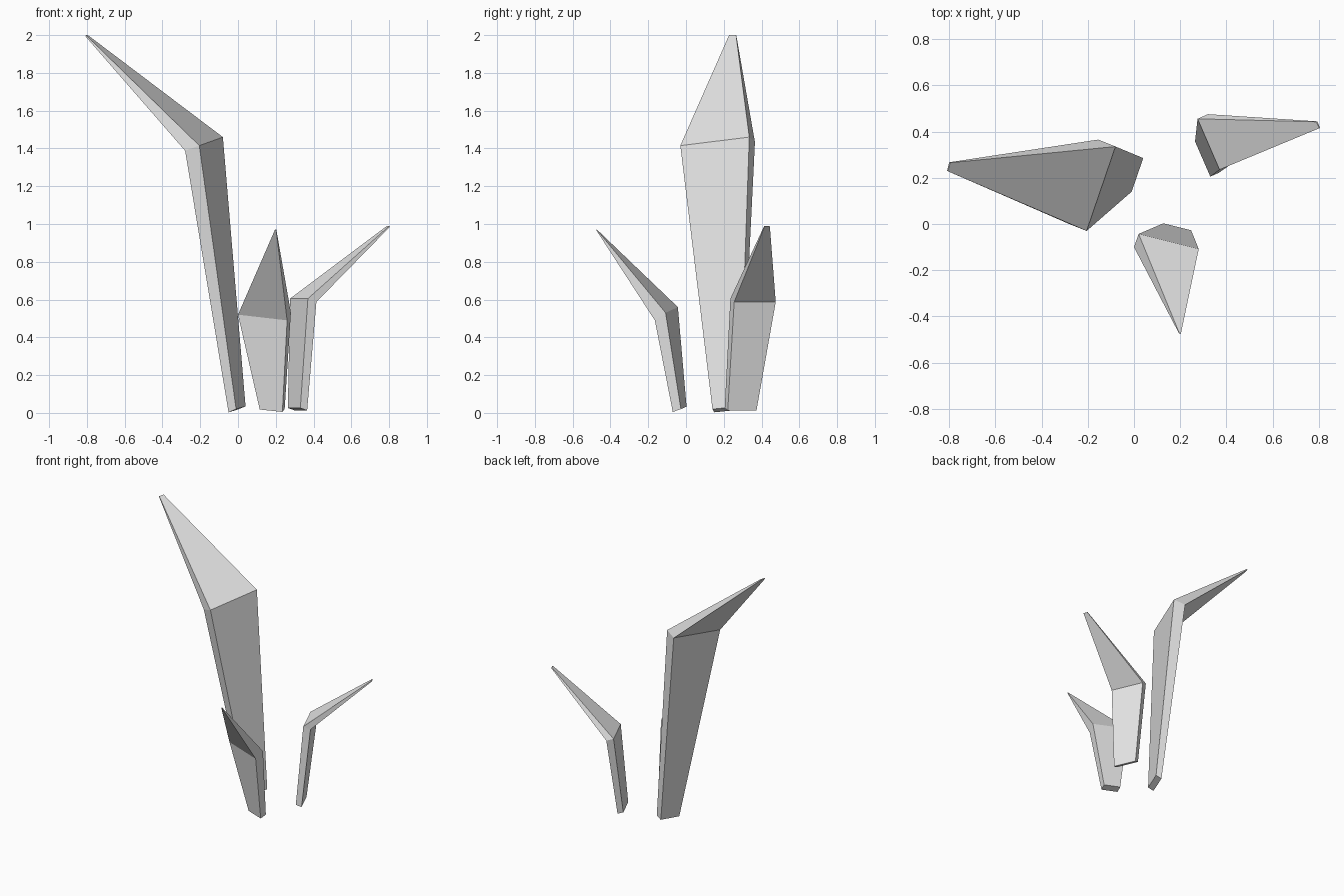
import bpy
import bmesh
from mathutils import Vector

# Remove the default object
default_cube = bpy.data.objects.get("Cube")
if default_cube:
    bpy.data.objects.remove(default_cube, do_unlink=True)


def make_material(name, colour):
    material = bpy.data.materials.new(name)
    material.use_nodes = True
    material.diffuse_color = colour
    material.node_tree.nodes["Principled BSDF"].inputs["Base Color"].default_value = colour
    return material


def section(corner, width, depth):
    """Four-cornered cross-section spanned by a width and a depth vector."""
    corner, width, depth = Vector(corner), Vector(width), Vector(depth)
    return [corner, corner + width, corner + width + depth, corner + depth]


def make_blade(name, sections, material):
    """Skin a bent blade over its base, bend and tip sections."""
    bm = bmesh.new()
    rings = [[bm.verts.new(point) for point in section(*s)] for s in sections]
    for lower, upper in zip(rings, rings[1:]):
        for i in range(len(lower)):
            j = (i + 1) % len(lower)
            bm.faces.new((lower[i], lower[j], upper[j], upper[i]))
    bm.faces.new(list(reversed(rings[0])))
    bm.faces.new(rings[-1])
    bmesh.ops.recalc_face_normals(bm, faces=bm.faces)
    mesh = bpy.data.meshes.new(name)
    bm.to_mesh(mesh)
    bm.free()
    mesh.materials.append(material)
    blade = bpy.data.objects.new(name, mesh)
    bpy.context.collection.objects.link(blade)
    return blade


grey = make_material("light grey", (0.8, 0.8, 0.8, 1.0))

# Tall blade, bending towards the right
make_blade("tall_blade", [
    ((-.01, .14, .02), (.05, .145, .015), (-.04, .01, -.017)),
    ((-.205, -.03, 1.415), (.125, .365, .045), (-.075, .03, -.027)),
    ((-.805, .228, 2), (.01, .037, 0), (-.004, .002, -.005)),
], grey)

# Short blade, bending towards the front
make_blade("front_blade", [
    ((.115, -.04, .018), (.12, -.03, -.013), (.012, .043, .015)),
    ((0, -.1, .52), (.26, -.065, -.03), (.02, .057, .04)),
    ((.195, -.474, .968), (.007, -.001, -.001), (.001, .002, .003)),
], grey)

# Short blade, bending towards the left
make_blade("left_blade", [
    ((.33, .205, .026), (-.066, .152, 0), (.036, .016, -.013)),
    ((.37, .235, .605), (-.095, .22, 0), (.045, .02, -.018)),
    ((.801, .414, .99), (-.012, .028, 0), (.004, .002, -.004)),
], grey)
